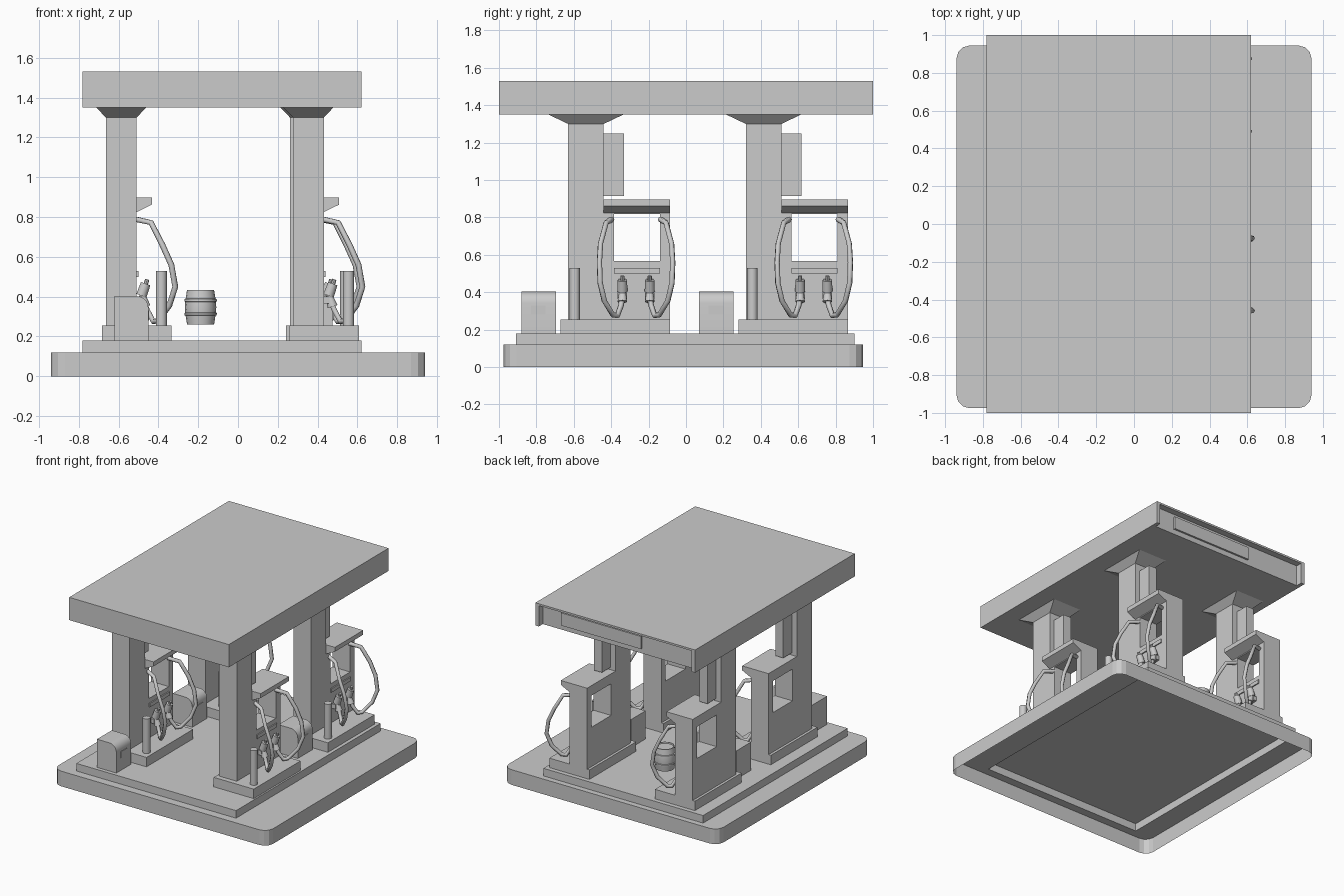
import bpy, bmesh
from mathutils import Vector
from math import radians

if "Cube" in bpy.data.objects:
    bpy.data.objects.remove(bpy.data.objects["Cube"])


def finish(name, bm):
    bmesh.ops.recalc_face_normals(bm, faces=bm.faces)
    me = bpy.data.meshes.new(name)
    bm.to_mesh(me)
    bm.free()
    ob = bpy.data.objects.new(name, me)
    bpy.context.collection.objects.link(ob)
    return ob


def activate(ob):
    bpy.ops.object.select_all(action='DESELECT')
    ob.select_set(True)
    bpy.context.view_layer.objects.active = ob


def smooth(ob, deg=40):
    activate(ob)
    bpy.ops.object.shade_smooth_by_angle(angle=radians(deg))
    return ob


def box(name, x, y, z):
    bm = bmesh.new()
    bmesh.ops.create_cube(bm, size=1)
    for v in bm.verts:
        v.co = [(r[0] + r[1]) / 2 + c * (r[1] - r[0]) for c, r in zip(v.co, (x, y, z))]
    return finish(name, bm)


def prism(name, profile, y0, y1):
    """Extrude an xz profile along y."""
    bm = bmesh.new()
    f = bm.faces.new([bm.verts.new((x, y0, z)) for x, z in profile])
    g = bmesh.ops.extrude_face_region(bm, geom=[f])['geom']
    bmesh.ops.translate(bm, verts=[v for v in g if isinstance(v, bmesh.types.BMVert)], vec=(0, y1 - y0, 0))
    return finish(name, bm)


def rod(name, a, b, r1, r2, sides=12):
    """Cylinder or cone between two points."""
    a, b = Vector(a), Vector(b)
    bm = bmesh.new()
    bmesh.ops.create_cone(bm, cap_ends=True, segments=sides, radius1=r1, radius2=r2, depth=(b - a).length)
    m = (b - a).to_track_quat('Z', 'Y').to_matrix()
    for v in bm.verts:
        v.co = m @ v.co + (a + b) / 2
    return smooth(finish(name, bm))


def bevel(ob, pick, width, segs):
    bm = bmesh.new()
    bm.from_mesh(ob.data)
    bmesh.ops.bevel(bm, geom=[e for e in bm.edges if pick(e)], offset=width, segments=segs,
                    profile=0.5, affect='EDGES')
    bm.to_mesh(ob.data)
    bm.free()


# hollow base: rounded skirt, ledge and raised platform as one open shell
def base():
    ob = box("base_platform", (-.94, .94), (-.975, .945), (0, .12))
    bevel(ob, lambda e: abs(e.verts[0].co.z - e.verts[1].co.z) > .1, .07, 3)
    bm = bmesh.new()
    bm.from_mesh(ob.data)
    caps = [f for f in bm.faces if abs(f.normal.z) > .9]
    bmesh.ops.delete(bm, geom=caps, context='FACES_ONLY')
    rim = [e for e in bm.edges if all(v.co.z > .1 for v in e.verts) and len(e.link_faces) == 1]
    xy = [(-.78, -.91), (.62, -.91), (.62, .90), (-.78, .90)]
    lo = [bm.verts.new((x, y, .12)) for x, y in xy]
    hi = [bm.verts.new((x, y, .18)) for x, y in xy]
    inner = [bm.edges.new((lo[i], lo[(i + 1) % 4])) for i in range(4)]
    bmesh.ops.triangle_fill(bm, edges=rim + inner, use_beauty=True)
    for i in range(4):
        j = (i + 1) % 4
        bm.faces.new((lo[i], lo[j], hi[j], hi[i]))
    bm.faces.new(hi)
    finish("base_platform", bm)
    bpy.data.objects.remove(ob)


base()

# roof with a recessed sign bay at the back
box("roof", (-.78, .62), (-1, .95), (1.35, 1.53))
box("roof_back_lip", (-.78, .62), (.95, 1), (1.515, 1.53))
for x in (-.78, .59):
    box("roof_back_cheek", (x, x + .03), (.95, 1), (1.35, 1.515))
box("roof_sign_panel", (-.28, .42), (.95, .965), (1.39, 1.49))

# one pump unit, modelled at the front left
unit = []
unit.append(box("plinth", (-.684, -.333), (-.67, -.085), (.18, .255)))
unit.append(box("column", (-.664, -.509), (-.63, -.44), (.255, 1.30)))
cap = box("column_capital", (-.664, -.509), (-.63, -.44), (1.30, 1.35))
for v in cap.data.vertices:
    if v.co.z > 1.32:
        v.co.x += .048 if v.co.x > -.58 else -.048
        v.co.y += .105 if v.co.y > -.53 else -.105
unit.append(cap)

# pump body with overhanging hood and a window cut through
body = prism("pump_body", [(-.664, .255), (-.509, .255), (-.509, .825), (-.433, .862),
                           (-.433, .897), (-.664, .897)], -.44, -.085)
cutter = box("window_cutter", (-.8, -.4), (-.385, -.14), (.567, .818))
cutter.hide_render = True
mod = body.modifiers.new("window", 'BOOLEAN')
mod.operation, mod.object, mod.solver = 'DIFFERENCE', cutter, 'EXACT'
activate(body)
bpy.ops.object.modifier_apply(modifier="window")
bpy.data.objects.remove(cutter)
unit.append(body)

unit.append(box("pump_ledge", (-.515, -.5), (-.385, -.14), (.5, .53)))
unit.append(box("side_sign", (-.62, -.55), (-.44, -.332), (.915, 1.25)))
unit.append(rod("guard_post", (-.385, -.595, .255), (-.385, -.595, .53), .028, .028))

# hoses and nozzles, mirrored about the pump centre
HOSE = [(-.52, .13, .79), (-.437, .16, .772), (-.38, .19, .66), (-.335, .196, .56), (-.315, .192, .45),
        (-.345, .17, .355), (-.4, .125, .28), (-.425, .1, .275), (-.455, .08, .33), (-.475, .073, .38)]
for s in (-1, 1):
    cu = bpy.data.curves.new("hose", 'CURVE')
    cu.dimensions, cu.bevel_depth, cu.bevel_resolution, cu.use_fill_caps = '3D', .015, 1, True
    sp = cu.splines.new('POLY')
    sp.points.add(len(HOSE) - 1)
    for p, (x, y, z) in zip(sp.points, HOSE):
        p.co = (x, -.267 + s * y, z, 1)
    hose = bpy.data.objects.new("hose", cu)
    bpy.context.collection.objects.link(hose)
    activate(hose)
    bpy.ops.object.convert(target='MESH')
    unit.append(bpy.context.view_layer.objects.active)
    y = -.267 + s * .073
    unit.append(rod("nozzle_body", (-.485, y, .405), (-.464, y, .465), .027, .025))
    unit.append(rod("nozzle_tip", (-.464, y, .46), (-.456, y, .487), .011, .011, 8))
    unit.append(rod("nozzle_grip", (-.465, y, .35), (-.483, y, .41), .026, .016))
    unit.append(box("nozzle_holder", (-.515, -.48), (y - .025, y + .025), (.365, .40)))

# litter bin with rounded front edge and slot
bin_box = box("bin", (-.62, -.45), (-.88, -.695), (.18, .403))
bevel(bin_box, lambda e: all(v.co.z > .4 and v.co.x > -.46 for v in e.verts), .06, 5)
smooth(bin_box)
slot = box("bin_slot", (-.46, -.446), (-.83, -.75), (.28, .33))


def copies(parts, offsets):
    for off in offsets:
        for p in parts:
            q = p.copy()
            q.location = p.location + Vector((*off, 0))
            bpy.context.collection.objects.link(q)


copies(unit, [(.94, 0), (0, .95), (.925, .95)])
copies([bin_box, slot], [(0, .95), (.925, .95)])

# barrel with two hoops, lathed
PROFILE = [(0, .26), (.068, .26), (.075, .305), (.081, .307), (.082, .318), (.077, .32), (.079, .347),
           (.077, .374), (.082, .376), (.081, .388), (.075, .39), (.068, .434), (.062, .434), (.06, .425), (0, .425)]
bm = bmesh.new()
vs = [bm.verts.new((r, 0, z)) for r, z in PROFILE]
es = [bm.edges.new(e) for e in zip(vs, vs[1:])]
bmesh.ops.spin(bm, geom=vs + es, cent=(0, 0, 0), axis=(0, 0, 1), angle=radians(360), steps=16)
bmesh.ops.remove_doubles(bm, verts=bm.verts, dist=.0005)
barrel = smooth(finish("barrel", bm), 30)
barrel.location = (-.188, .53, 0)
